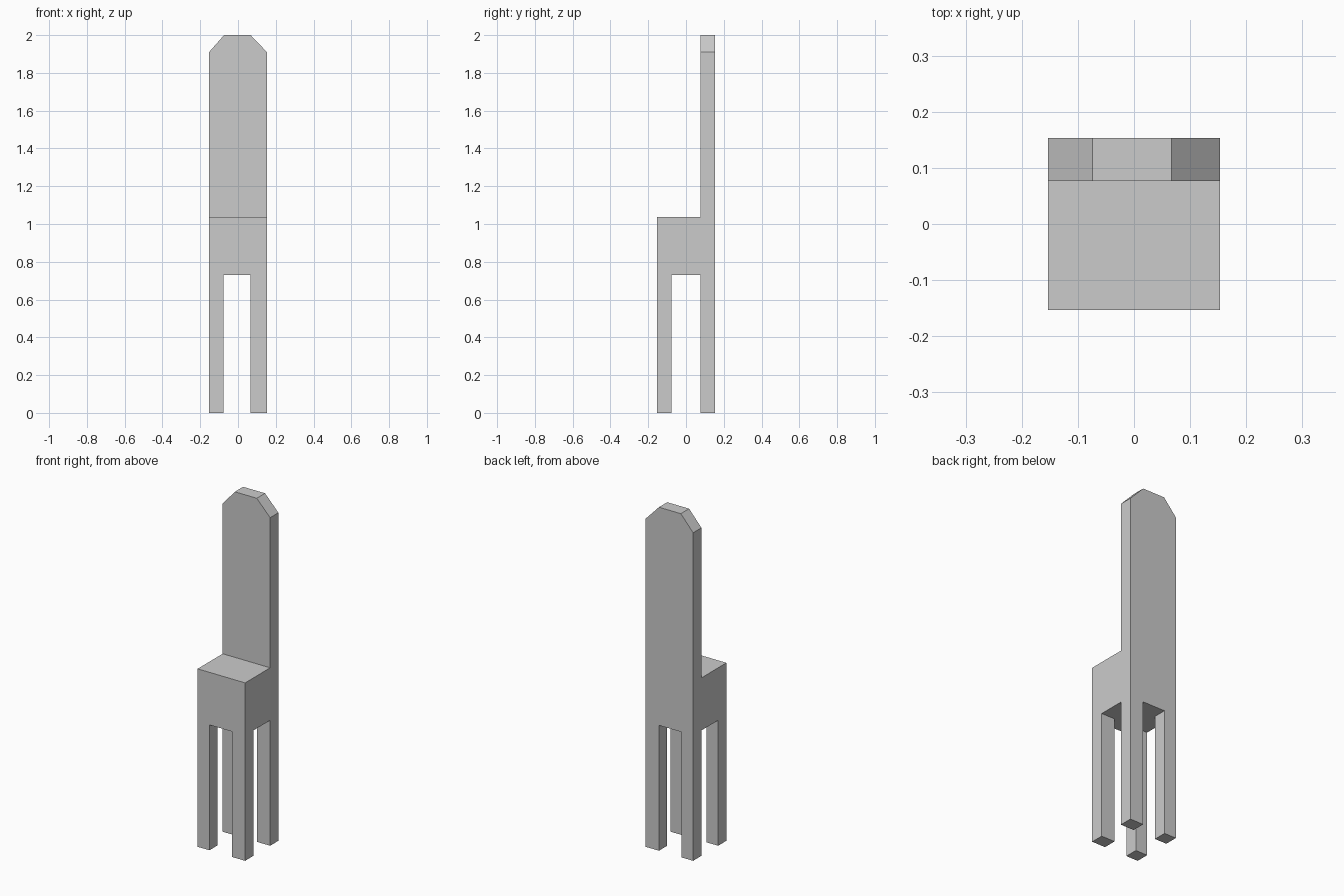
import bpy
import bmesh

cube = bpy.data.objects.get("Cube")
if cube:
    bpy.data.objects.remove(cube, do_unlink=True)

GREY = (0.6, 0.6, 0.6, 1.0)
grey = bpy.data.materials.new("plain_grey")
grey.use_nodes = True
grey.diffuse_color = GREY
grey.node_tree.nodes["Principled BSDF"].inputs["Base Color"].default_value = GREY

# Main dimensions
HALF = 0.153
INNER = 0.077
LEFT_INNER = 0.067
SEAT_BOTTOM, SEAT_TOP = 0.73, 1.036
SHOULDER, TOP = 1.91, 2.0


def prism(name, outline, y0, y1):
    """Extrude an x-z outline from y0 to y1."""
    bm = bmesh.new()
    face = bm.faces.new([bm.verts.new((x, y0, z)) for x, z in outline])
    grown = bmesh.ops.extrude_face_region(bm, geom=[face])["geom"]
    verts = [v for v in grown if isinstance(v, bmesh.types.BMVert)]
    bmesh.ops.translate(bm, verts=verts, vec=(0, y1 - y0, 0))
    bmesh.ops.recalc_face_normals(bm, faces=bm.faces)
    mesh = bpy.data.meshes.new(name)
    bm.to_mesh(mesh)
    bm.free()
    mesh.materials.append(grey)
    obj = bpy.data.objects.new(name, mesh)
    bpy.context.collection.objects.link(obj)
    return obj


def box(name, x0, x1, y0, y1, z0, z1):
    return prism(name, [(x0, z0), (x1, z0), (x1, z1), (x0, z1)], y0, y1)


# Four square legs
for side, x0, x1 in (("right", -HALF, -INNER), ("left", LEFT_INNER, HALF)):
    for end, y0, y1 in (("front", -HALF, -INNER), ("back", INNER, HALF)):
        box(f"{end}_{side}_leg", x0, x1, y0, y1, 0, SEAT_BOTTOM)

# Deep seat block
box("seat", -HALF, HALF, -HALF, INNER, SEAT_BOTTOM, SEAT_TOP)

# Tall backrest with clipped top corners
prism("backrest", [(-HALF, SEAT_BOTTOM), (HALF, SEAT_BOTTOM), (HALF, SHOULDER),
                   (LEFT_INNER, TOP), (-0.074, TOP), (-HALF, SHOULDER)], INNER, HALF)
